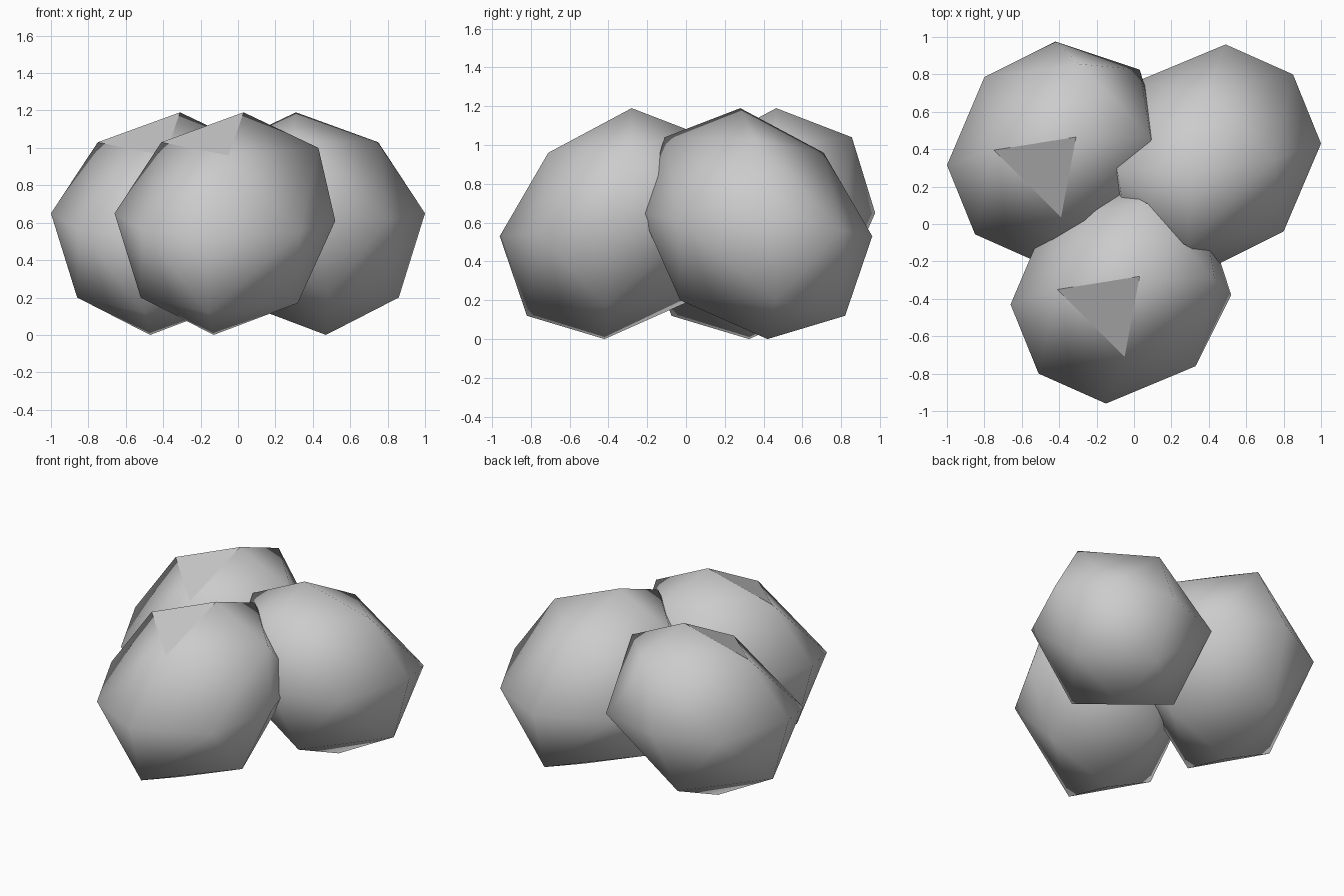
import bpy, bmesh
from itertools import product
from math import pi
from mathutils import Matrix

if "Cube" in bpy.data.objects:
    bpy.data.objects.remove(bpy.data.objects["Cube"])

# Uneven sphere: six axis tips plus the twelve points between them
POINTS = {
    "l": (-.66, -.43, .65), "r": (.52, -.38, .61),
    "f": (-.15, -.96, .53), "b": (-.08, .23, .65),
    "t": (.03, -.28, 1.19), "d": (-.13, -.42, .0),
    "lt": (-.41, -.35, 1.03), "ft": (-.05, -.71, .96),
    "rt": (.43, -.29, 1.0), "bt": (.05, .11, 1.04),
    "ld": (-.52, -.46, .20), "rd": (.32, -.41, .17),
    "fd": (-.16, -.82, .12), "bd": (-.14, .03, .20),
    "lf": (-.51, -.80, .56), "rf": (.33, -.76, .545),
    "rb": (.37, .08, .615), "lb": (-.46, .04, .615),
}


def boulder(name, matrix, flat_top):
    bm = bmesh.new()
    v = {k: bm.verts.new(p) for k, p in POINTS.items()}
    # each octant: three corner triangles around a middle one
    for x, y, z in product("lr", "fb", "td"):
        xy, xz, yz = x + y, x + z, y + z
        for tri in ((x, xy, xz), (y, yz, xy), (z, xz, yz), (xy, yz, xz)):
            face = bm.faces.new([v[k] for k in tri])
            face.smooth = not (flat_top and tri == ("t", "lt", "ft"))
    bmesh.ops.recalc_face_normals(bm, faces=bm.faces[:])
    # hard border around the flat facet
    for e in bm.edges:
        e.smooth = all(f.smooth for f in e.link_faces)
    bm.transform(matrix)
    mesh = bpy.data.meshes.new(name)
    bm.to_mesh(mesh)
    bm.free()
    bpy.context.collection.objects.link(bpy.data.objects.new(name, mesh))


# Three overlapping boulders; the right one is turned half round
boulder("front_boulder", Matrix.Identity(4), True)
boulder("back_left_boulder", Matrix.Translation((-.34, .745, 0)), True)
boulder("right_boulder", Matrix.Translation((.34, 0, 0)) @ Matrix.Rotation(pi, 4, "Z"), False)
